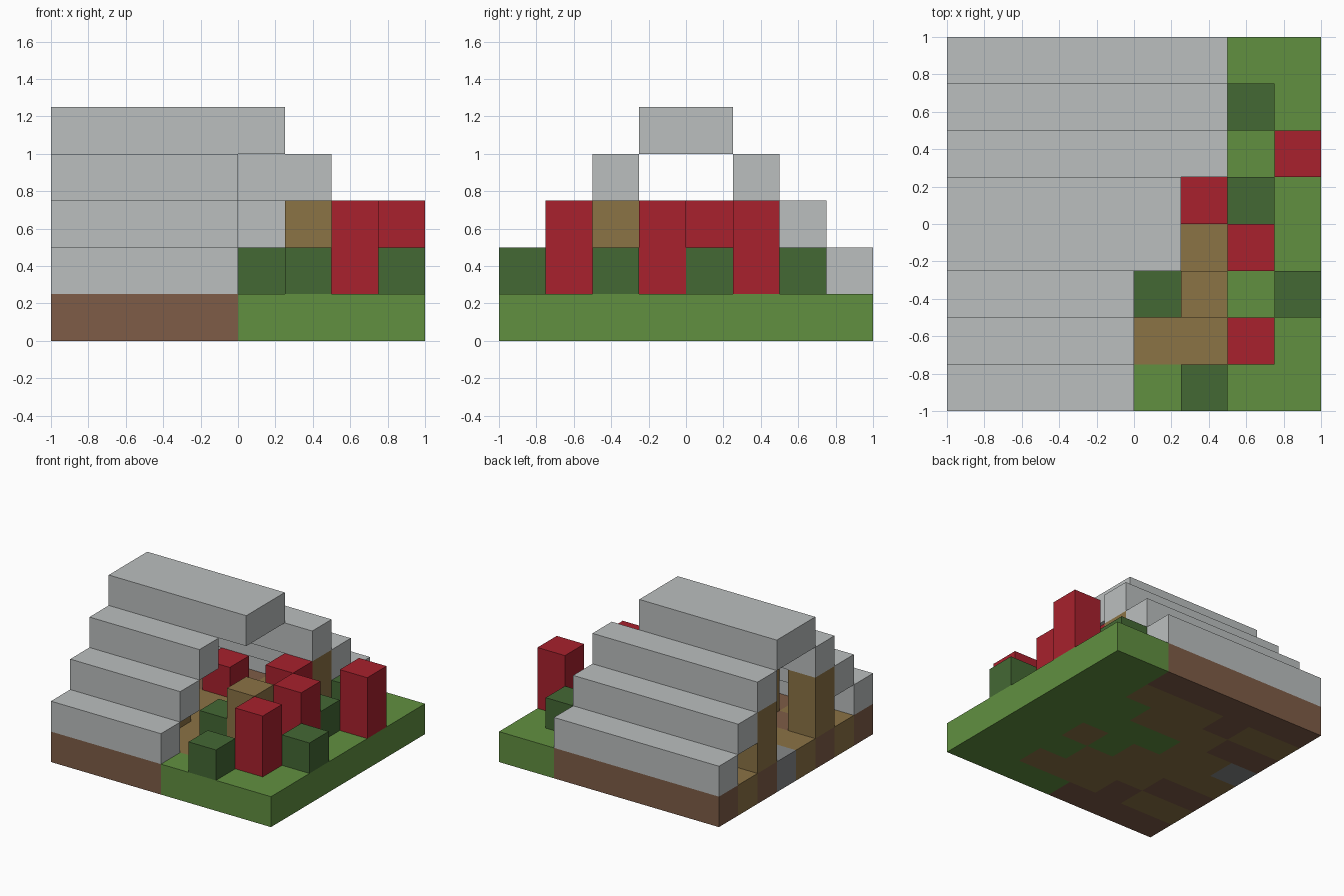
import bpy
import bmesh

cube = bpy.data.objects.get("Cube")
if cube:
    bpy.data.objects.remove(cube, do_unlink=True)

CELL = 0.25


def linear(c):
    c /= 255
    return c / 12.92 if c <= 0.04045 else ((c + 0.055) / 1.055) ** 2.4


def material(name, *rgb):
    mat = bpy.data.materials.new(name)
    mat.use_nodes = True
    color = (*[linear(c) for c in rgb], 1)
    mat.diffuse_color = color
    bsdf = mat.node_tree.nodes["Principled BSDF"]
    bsdf.inputs["Base Color"].default_value = color
    bsdf.inputs["Roughness"].default_value = 0.9
    return mat


GREY = material("roof grey", 187, 191, 191)
STONE = material("stone grey", 134, 136, 137)
GRASS = material("grass green", 97, 144, 64)
LEAF = material("bush green", 68, 104, 52)
RED = material("flower red", 168, 33, 45)
TAN = material("wood tan", 139, 115, 69)
BROWN = material("earth brown", 126, 92, 71)


def finish(bm, name, mats):
    bmesh.ops.recalc_face_normals(bm, faces=bm.faces[:])
    mesh = bpy.data.meshes.new(name)
    bm.to_mesh(mesh)
    bm.free()
    for mat in mats:
        mesh.materials.append(mat)
    obj = bpy.data.objects.new(name, mesh)
    bpy.context.collection.objects.link(obj)
    return obj


def block(name, mat, col, row, level, cols=1, rows=1, levels=1):
    """Box measured in grid cells, counted from the front right ground corner."""
    bm = bmesh.new()
    bmesh.ops.create_cube(bm, size=1)
    for v in bm.verts:
        v.co.x = (col + (v.co.x + 0.5) * cols) * CELL - 1
        v.co.y = (row + (v.co.y + 0.5) * rows) * CELL - 1
        v.co.z = (level + (v.co.z + 0.5) * levels) * CELL
    return finish(bm, name, [mat])


# Ground slab: one letter per tile, listed from back to front
TILES = [
    "bbbbbbgg",
    "ttbtttgg",
    "bbtttggg",
    "sttggggg",
    "ttttgtgg",
    "bbtttggg",
    "ttbtttgg",
    "bbbbgggg",
]
bm = bmesh.new()
bmesh.ops.create_grid(bm, x_segments=8, y_segments=8, size=1)
lift = bmesh.ops.extrude_face_region(bm, geom=bm.faces[:], use_keep_orig=True)
for item in lift["geom"]:
    if isinstance(item, bmesh.types.BMVert):
        item.co.z = CELL
for face in bm.faces:
    center = face.calc_center_median()
    col = min(7, int((center.x + 1) / CELL + 0.001))
    row = min(7, int((center.y + 1) / CELL + 0.001))
    face.material_index = "gbts".index(TILES[7 - row][col])
finish(bm, "ground_slab", [GRASS, BROWN, TAN, STONE])

# Stepped roof: short front slope, wide ridge, long back slope
for step in range(3):
    block(f"front_roof_step_{step + 1}", GREY, 0, step, step + 1, cols=4)
    block(f"back_roof_step_{step + 1}", GREY, 0, 7 - step, step + 1, cols=6)
block("roof_ridge", GREY, 0, 3, 4, cols=5, rows=2)

# Wooden posts under the roof and in the garden
for i, (col, row) in enumerate([(0, 2), (2, 2), (0, 5), (5, 5), (5, 2)]):
    block(f"wood_post_{i + 1}", TAN, col, row, 1, levels=2)

# Tall red flower blocks
for i, (col, row) in enumerate([(6, 1), (6, 3), (5, 4), (7, 5)]):
    block(f"red_flower_{i + 1}", RED, col, row, 1, levels=2)
block("red_seat", RED, 2, 5, 1)

# Low bushes
for i, (col, row) in enumerate([(5, 0), (4, 2), (7, 2), (6, 4), (6, 6)]):
    block(f"bush_{i + 1}", LEAF, col, row, 1)
